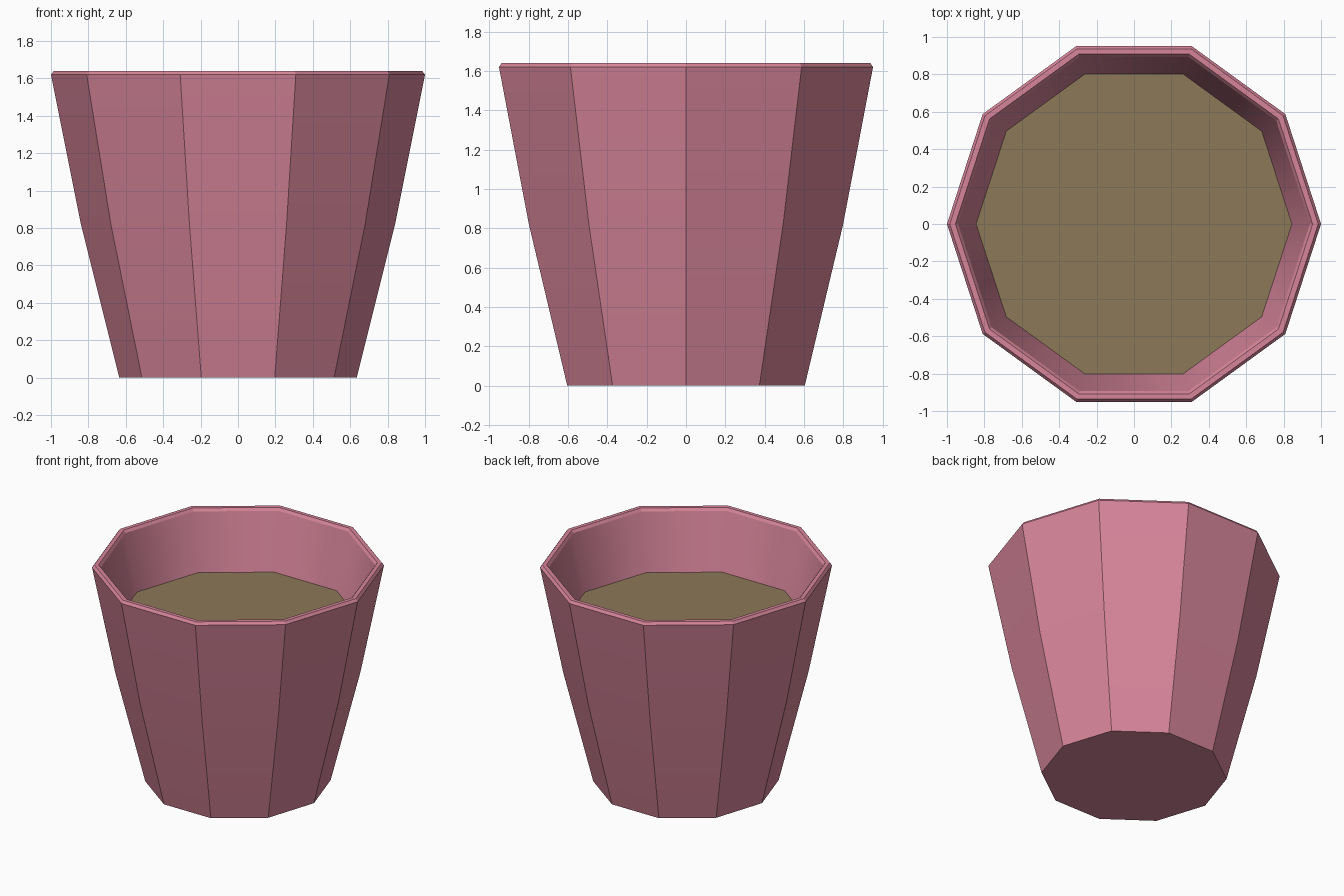
import bpy, bmesh, math

if "Cube" in bpy.data.objects:
    bpy.data.objects.remove(bpy.data.objects["Cube"])

SIDES = 10


def material(name, rgb):
    m = bpy.data.materials.new(name)
    m.diffuse_color = (*rgb, 1)
    m.use_nodes = True
    m.node_tree.nodes["Principled BSDF"].inputs["Base Color"].default_value = m.diffuse_color
    return m


def ring(bm, r, z):
    return [bm.verts.new((r * math.cos(2 * math.pi * i / SIDES),
                          r * math.sin(2 * math.pi * i / SIDES), z)) for i in range(SIDES)]


def finish(bm, name, mat):
    me = bpy.data.meshes.new(name)
    bm.to_mesh(me)
    bm.free()
    me.materials.append(mat)
    ob = bpy.data.objects.new(name, me)
    bpy.context.collection.objects.link(ob)
    return ob


pink = material("pink clay", (0.68, 0.235, 0.325))
brown = material("brown soil", (0.262, 0.188, 0.098))

# Pot: ten-sided profile from the base, up the outside, over the rim, down to the soil
profile = [(0.635, 0), (0.84, 0.82), (1.0, 1.62), (0.985, 1.64),
           (0.955, 1.64), (0.94, 1.62), (0.842, 1.19)]
bm = bmesh.new()
rings = [ring(bm, r, z) for r, z in profile]
bm.faces.new(list(reversed(rings[0])))
inner = []
for k, (a, b) in enumerate(zip(rings, rings[1:])):
    for i in range(SIDES):
        j = (i + 1) % SIDES
        f = bm.faces.new((a[i], a[j], b[j], b[i]))
        f.smooth = True
        if k == len(rings) - 2:
            inner.append(f)
# Outer facets and rim stay crisp, the inner wall and the slight mid-height bend are smooth
bm.normal_update()
for e in bm.edges:
    inside = all(f in inner for f in e.link_faces)
    e.smooth = inside or (len(e.link_faces) == 2 and e.calc_face_angle() < math.radians(20))
finish(bm, "pot", pink)

# Soil: flat ten-sided surface resting against the inner wall
bm = bmesh.new()
bm.faces.new(ring(bm, 0.845, 1.2))
finish(bm, "soil", brown)
